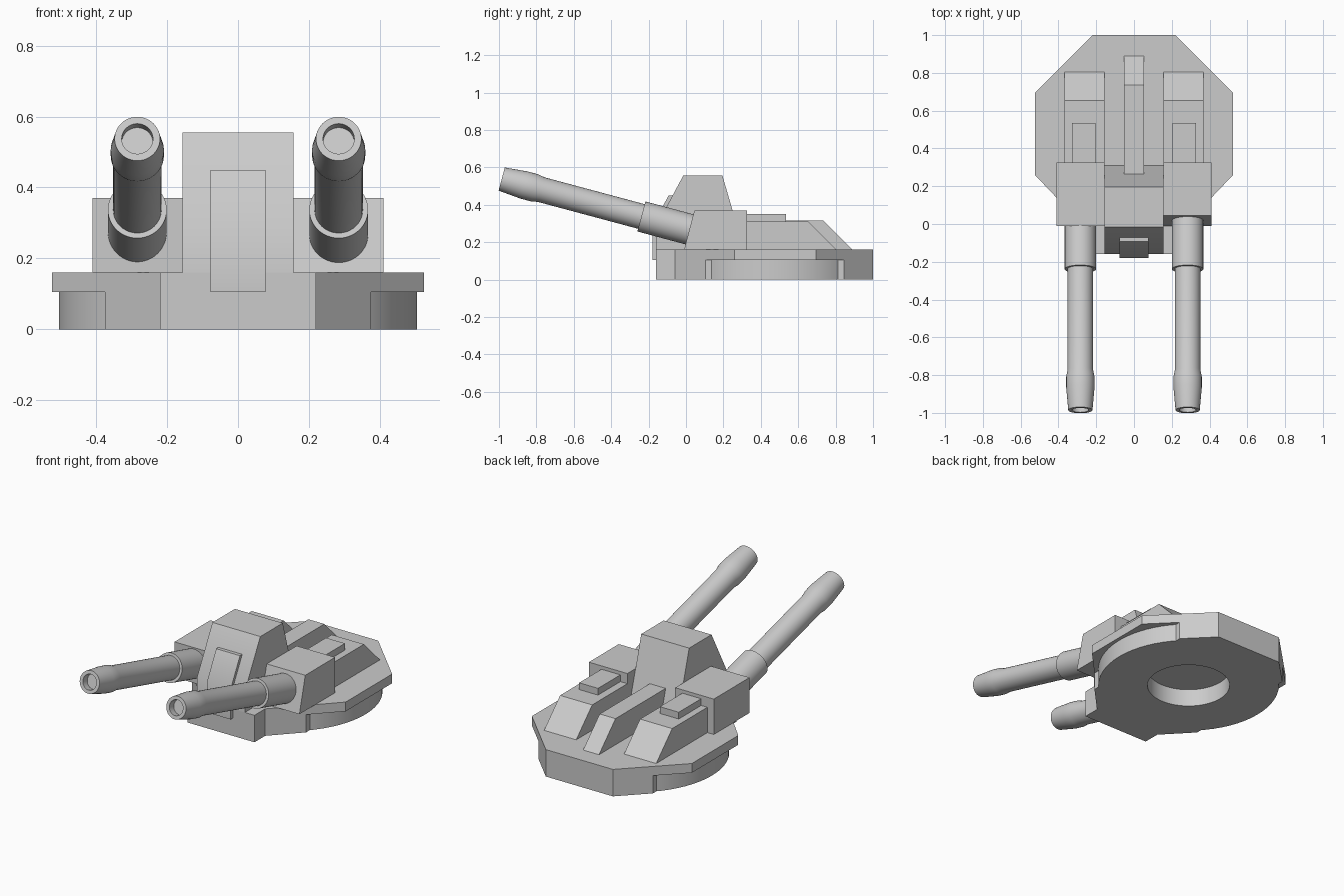
import bpy, bmesh, math
from mathutils import Matrix, Vector

if "Cube" in bpy.data.objects:
    bpy.data.objects.remove(bpy.data.objects["Cube"])

grey = bpy.data.materials.new("hull grey")
grey.use_nodes = True
colour = (0.6, 0.6, 0.6, 1)
grey.diffuse_color = colour
grey.node_tree.nodes["Principled BSDF"].inputs["Base Color"].default_value = colour


def finish(name, bm, smooth=False):
    bmesh.ops.recalc_face_normals(bm, faces=bm.faces)
    mesh = bpy.data.meshes.new(name)
    bm.to_mesh(mesh)
    bm.free()
    mesh.materials.append(grey)
    obj = bpy.data.objects.new(name, mesh)
    bpy.context.collection.objects.link(obj)
    if smooth:
        bpy.ops.object.select_all(action='DESELECT')
        obj.select_set(True)
        bpy.context.view_layer.objects.active = obj
        bpy.ops.object.shade_smooth_by_angle(angle=math.radians(30))
    return obj


def extrude(name, points, offset, smooth=False):
    """Extrude a closed outline of 3D points along an offset."""
    bm = bmesh.new()
    face = bm.faces.new([bm.verts.new(p) for p in points])
    result = bmesh.ops.extrude_face_region(bm, geom=[face], use_keep_orig=True)
    moved = [v for v in result["geom"] if isinstance(v, bmesh.types.BMVert)]
    bmesh.ops.translate(bm, verts=moved, vec=offset)
    return finish(name, bm, smooth)


def side_block(name, x0, x1, profile, smooth=False):
    """Solid with a (y, z) side profile between two x values."""
    return extrude(name, [(x0, y, z) for y, z in profile], (x1 - x0, 0, 0), smooth)


def plan_block(name, outline, z0, z1):
    """Solid with an (x, y) plan outline between two heights."""
    return extrude(name, [(x, y, z0) for x, y in outline], (0, 0, z1 - z0))


def lathe(name, profile, matrix, closed, steps=48):
    """Spin (radius, height) points round the local z axis."""
    bm = bmesh.new()
    verts = [bm.verts.new((r, 0, h)) for r, h in profile]
    edges = [bm.edges.new(pair) for pair in zip(verts, verts[1:])]
    if closed:
        edges.append(bm.edges.new((verts[-1], verts[0])))
    bmesh.ops.spin(bm, geom=verts + edges, cent=(0, 0, 0), axis=(0, 0, 1),
                   angle=math.tau, steps=steps, use_duplicate=False)
    bmesh.ops.remove_doubles(bm, verts=bm.verts, dist=0.0001)
    bmesh.ops.transform(bm, matrix=matrix, verts=bm.verts)
    return finish(name, bm, True)


def mirrored(half):
    return half + [(-x, y) for x, y in reversed(half)]


# Deck plate and the narrower lower hull
DECK, STEP = 0.16, 0.105
plan_block("deck_plate", mirrored([(0.22, -0.16), (0.22, -0.06), (0.525, 0.26),
                                   (0.525, 0.695), (0.22, 1.0)]), STEP, DECK)
lower_hull = plan_block("lower_hull", mirrored([(0.22, -0.16), (0.22, -0.06), (0.375, 0.103),
                                                (0.375, 0.845), (0.22, 1.0)]), 0, STEP)

# Round turret ring with a central socket, which is also cut through the lower hull
CENTRE = Matrix.Translation((0, 0.475, 0))
lathe("turret_ring", [(0.23, 0), (0.505, 0), (0.505, STEP), (0.23, STEP)], CENTRE, True, 64)
cutter = lathe("socket_cutter", [(0, -0.1), (0.23, -0.1), (0.23, 0.2), (0, 0.2)], CENTRE, False, 64)
cutter.hide_render = True
cutter.hide_viewport = True
cut = lower_hull.modifiers.new("socket", 'BOOLEAN')
cut.operation = 'DIFFERENCE'
cut.object = cutter

# Central tower, front armour plate and rear spine
side_block("central_tower", -0.157, 0.157, [(-0.16, DECK - 0.05), (-0.16, 0.285), (-0.015, 0.555),
                                            (0.195, 0.555), (0.31, DECK)], True)
side_block("front_armour_plate", -0.078, 0.078, [(-0.15, STEP), (-0.18, STEP), (-0.18, 0.285),
                                                 (-0.093, 0.45), (-0.06, 0.45), (-0.15, 0.28)], True)
side_block("rear_spine", -0.052, 0.052, [(0.2, DECK), (0.2, 0.315), (0.735, 0.315), (0.89, DECK)])

# Gun housings: the left one has a raked face, the right one an upright face
side_block("left_gun_housing", 0.157, 0.41, [(-0.01, DECK), (0.045, 0.37), (0.325, 0.37), (0.325, DECK)])
side_block("right_gun_housing", -0.41, -0.157, [(-0.01, DECK), (-0.01, 0.37), (0.325, 0.37), (0.325, DECK)])

# Twin gun barrels, rear decks and hatches
ELEVATION = math.radians(15)
for side, name in ((1, "left"), (-1, "right")):
    aim = Matrix.Translation((side * 0.284, 0.0125, 0.27)) @ Matrix.Rotation(
        math.pi / 2 - ELEVATION, 4, 'X')
    lathe(name + "_barrel_sleeve", [(0, -0.02), (0.083, -0.02), (0.083, 0.26), (0, 0.26)], aim, False)
    lathe(name + "_gun_barrel", [(0, 0.2), (0.068, 0.2), (0.068, 0.815), (0.075, 0.85), (0.075, 0.91),
                                 (0.064, 1.033), (0.044, 1.033), (0.044, 0.99), (0, 0.99)], aim, False)
    side_block(name + "_rear_deck", side * 0.157, side * 0.368,
               [(0.3, DECK), (0.3, 0.31), (0.655, 0.31), (0.805, DECK)])
    side_block(name + "_hatch", side * 0.203, side * 0.327,
               [(0.3, 0.3), (0.3, 0.35), (0.535, 0.35), (0.535, 0.3)])
